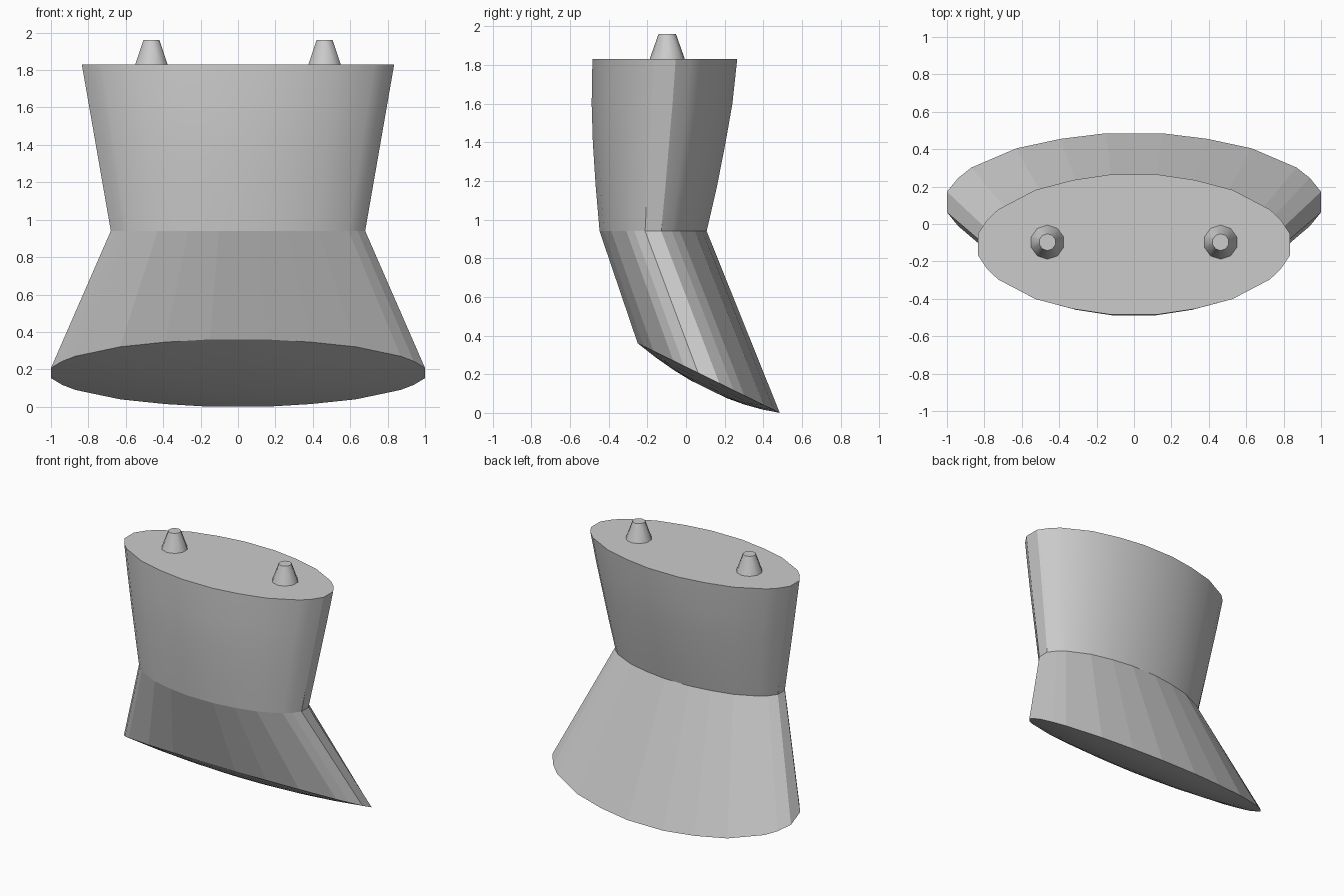
import bpy, bmesh, math

cube = bpy.data.objects.get("Cube")
if cube:
    bpy.data.objects.remove(cube, do_unlink=True)

grey = bpy.data.materials.new("plain grey")
grey.use_nodes = True
grey.diffuse_color = (0.6, 0.6, 0.6, 1)
grey.node_tree.nodes["Principled BSDF"].inputs["Base Color"].default_value = (0.6, 0.6, 0.6, 1)

# Quarter of the oval outline, mirrored into a full loop of unit size
quarter = [(1, .15), (.94, .35), (.87, .5), (.63, .78), (.39, .92), (.15, 1)]
half = quarter + [(-x, y) for x, y in reversed(quarter)]
outline = half + [(-x, -y) for x, y in half]


def oval(bm, width, front, back, z_front, z_back):
    """Ring of vertices; tilts when the front and back heights differ."""
    ring = []
    for x, y in outline:
        t = (y + 1) / 2
        ring.append(bm.verts.new((x * width, front + (back - front) * t,
                                  z_front + (z_back - z_front) * t)))
    return ring


def bridge(bm, a, b):
    n = len(a)
    for i in range(n):
        bm.faces.new((a[i], a[(i + 1) % n], b[(i + 1) % n], b[i]))


def finish(bm, name, smooth_angle=None):
    bmesh.ops.recalc_face_normals(bm, faces=bm.faces)
    mesh = bpy.data.meshes.new(name)
    bm.to_mesh(mesh)
    bm.free()
    obj = bpy.data.objects.new(name, mesh)
    bpy.context.collection.objects.link(obj)
    mesh.materials.append(grey)
    if smooth_angle:
        bpy.ops.object.select_all(action='DESELECT')
        obj.select_set(True)
        bpy.context.view_layer.objects.active = obj
        bpy.ops.object.shade_smooth_by_angle(angle=math.radians(smooth_angle))
    return obj


# Upper body: flared oval with a gently curved front and back
bm = bmesh.new()
sections = [(.94, -.447, .107), (1.17, -.467, .16), (1.4, -.482, .205),
            (1.6, -.488, .24), (1.83, -.484, .265)]
rings = [oval(bm, .68 + .155 * (z - .94) / .89, f, b, z, z) for z, f, b in sections]
for lower, upper in zip(rings, rings[1:]):
    bridge(bm, lower, upper)
bm.faces.new(rings[-1])
finish(bm, "upper_body", 30)

# Lower skirt: flat facets sweeping back to a slanted rim
bm = bmesh.new()
bridge(bm, oval(bm, .68, -.447, .107, .94, .94), oval(bm, 1, -.25, .485, .36, 0))
finish(bm, "lower_skirt")

# Underside: shallow dome closing the slanted rim
bm = bmesh.new()
rings = []
for s in (1, .75, .5, .25):
    drop = .062 * (1 - s * s)
    rings.append(oval(bm, s, .1175 - .3675 * s, .1175 + .3675 * s,
                      .18 + .18 * s - drop, .18 - .18 * s - drop))
for outer, inner in zip(rings, rings[1:]):
    bridge(bm, outer, inner)
bm.faces.new(rings[-1])
dome = finish(bm, "underside", 30)
if sum(p.normal.z for p in dome.data.polygons) > 0:
    dome.data.flip_normals()

# Pair of tapered pegs on the top
for side, x in (("left", .463), ("right", -.463)):
    bm = bmesh.new()
    bmesh.ops.create_cone(bm, cap_ends=True, segments=10, radius1=.091,
                          radius2=.045, depth=.13)
    bmesh.ops.translate(bm, verts=bm.verts, vec=(x, -.097, 1.895))
    finish(bm, side + "_peg", 40)
